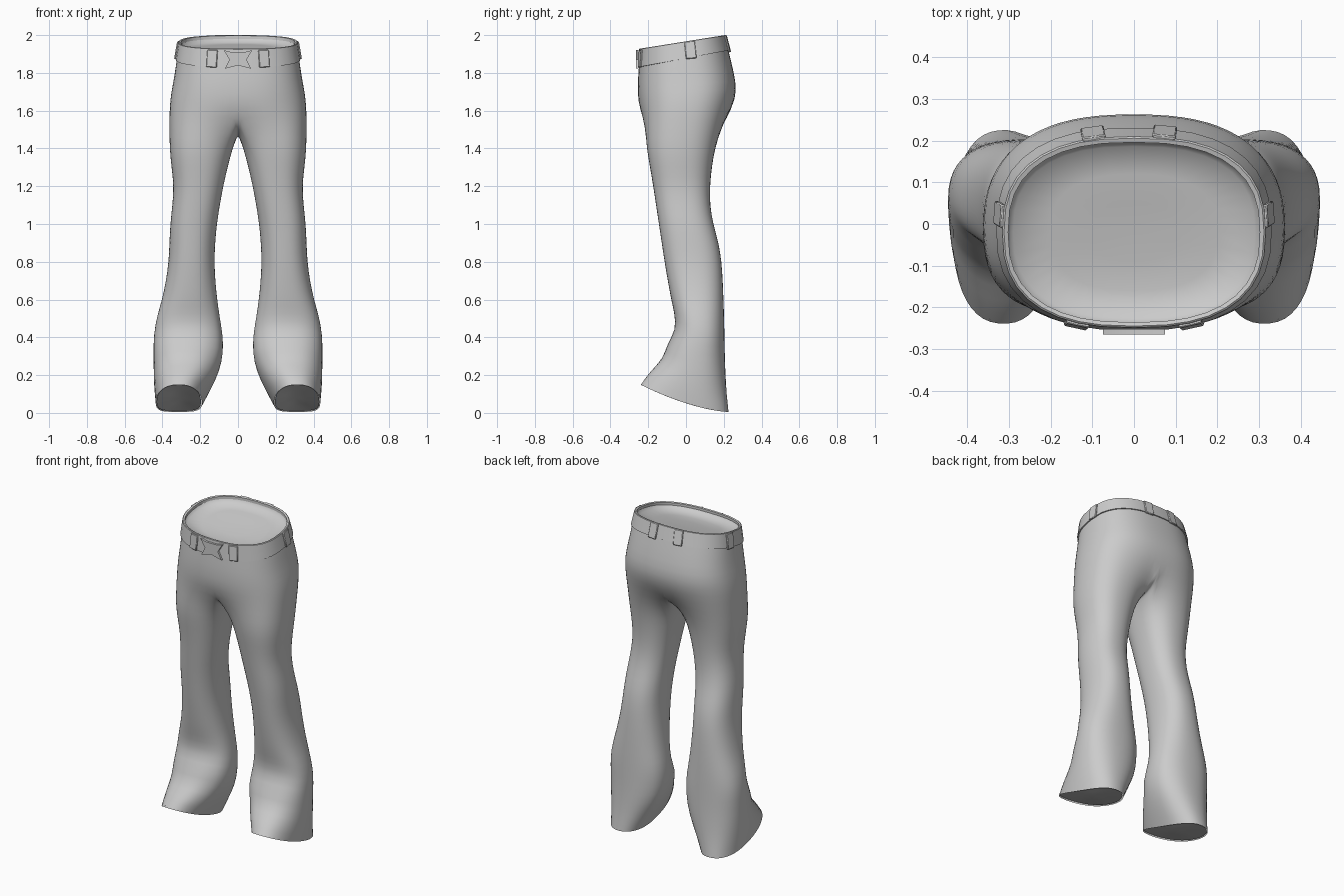
import bpy, bmesh
from math import sin, cos, radians, pi, copysign
from mathutils import Vector, Matrix

if "Cube" in bpy.data.objects:
    bpy.data.objects.remove(bpy.data.objects["Cube"])

M, K = 18, 7          # points on the outer half ring / on the crotch seam


def spow(v, n):
    return copysign(abs(v) ** (2 / n), v)


def waist_pt(row, deg, n=2.5):
    # Point on a tilted waist section: row = front z, back z, half width, front y, back y
    zf, zb, w, yf, yb = row
    a = radians(deg)
    s = spow(sin(a), n)
    return Vector((w * spow(cos(a), n), (yf + yb) / 2 + (yb - yf) / 2 * s,
                   zf + (zb - zf) * (s + 1) / 2))


def half_ring(row):
    pts = [waist_pt(row, -90 + 180 * i / M) for i in range(M + 1)]
    pts[0].x = pts[-1].x = 0
    return pts


def leg_ring(row, n=2.35):
    # Closed leg section: row = front z, back z, inner x, outer x, front y, back y
    zf, zb, xi, xo, yf, yb = row
    degs = [-140 + 280 * i / M for i in range(M + 1)]
    degs += [140 + 80 * k / (K + 1) for k in range(1, K + 1)]
    pts = []
    for d in degs:
        a = radians(d)
        s = spow(sin(a), n)
        t = (1 - s) / 2
        pts.append(Vector(((xi + xo) / 2 + (xo - xi) / 2 * spow(cos(a), n),
                           (yf + yb) / 2 + (yb - yf) / 2 * s,
                           zb + (zf - zb) * t ** 1.6)))
    return pts


def loft(bm, rings, closed):
    rows = [[bm.verts.new(p) for p in r] for r in rings]
    for r, q in zip(rows, rows[1:]):
        c = len(r)
        for i in range(c if closed else c - 1):
            j = (i + 1) % c
            bm.faces.new((r[i], q[i], q[j], r[j]))


def finish(name, bm, mirror=True, subdiv=0, angle=40):
    bmesh.ops.remove_doubles(bm, verts=bm.verts[:], dist=1e-5)
    bmesh.ops.recalc_face_normals(bm, faces=bm.faces[:])
    me = bpy.data.meshes.new(name)
    bm.to_mesh(me)
    bm.free()
    ob = bpy.data.objects.new(name, me)
    bpy.context.collection.objects.link(ob)
    bpy.ops.object.select_all(action='DESELECT')
    ob.select_set(True)
    bpy.context.view_layer.objects.active = ob
    bpy.ops.object.shade_smooth_by_angle(angle=radians(angle))
    if mirror:
        ob.modifiers.new("Mirror", 'MIRROR').merge_threshold = 0.0005
    if subdiv:
        ob.modifiers.new("Subdivision", 'SUBSURF').levels = subdiv
        ob.modifiers["Subdivision"].render_levels = subdiv
    return ob


# Trousers: hips, crotch seam and flared leg, mirrored
hips = [(1.92, 1.99, .310, -.246, .206), (1.83, 1.92, .325, -.25, .225),
        (1.76, 1.80, .338, -.256, .255), (1.69, 1.71, .354, -.256, .270),
        (1.62, 1.62, .364, -.25, .250)]
legs = [(1.40, 1.40, .028, .364, -.210, .155), (1.30, 1.30, .055, .353, -.192, .138),
        (1.20, 1.20, .078, .341, -.175, .128), (1.10, 1.10, .096, .348, -.160, .128),
        (1.00, 1.00, .112, .360, -.145, .145), (.90, .90, .121, .364, -.130, .175),
        (.80, .80, .125, .368, -.115, .190), (.70, .70, .120, .382, -.098, .196),
        (.60, .60, .110, .403, -.080, .200), (.53, .50, .097, .431, -.063, .203),
        (.44, .40, .080, .448, -.053, .205), (.36, .30, .077, .449, -.105, .207),
        (.29, .20, .095, .448, -.120, .211), (.22, .10, .140, .446, -.193, .217),
        (.15, .005, .190, .437, -.242, .228)]
bm = bmesh.new()
loft(bm, [half_ring(r) for r in hips], False)
zc, _, _, yf, yb = hips[-1]
seam = [Vector((0, (yf + yb) / 2 + (yb - yf) / 2 * cos(pi * k / (K + 1)),
                zc - .15 * sin(pi * k / (K + 1)))) for k in range(1, K + 1)]
top = half_ring(hips[-1]) + seam
thigh = leg_ring(legs[0])
blend = [a.lerp(b, .5) for a, b in zip(top, thigh)]
loft(bm, [top, blend, thigh] + [leg_ring(r) for r in legs[1:]], True)
finish("trousers", bm, subdiv=1, angle=180)

# Hem lining: closes the leg opening just inside the hem
rim = [p + Vector((0, 0, .006)) for p in leg_ring((.15, .005, .196, .431, -.234, .22))]
mid = sum(rim, Vector()) / len(rim) + Vector((0, 0, .01))
bm = bmesh.new()
loft(bm, [rim, [p.lerp(mid, .5) for p in rim], [mid] * len(rim)], True)
bmesh.ops.remove_doubles(bm, verts=bm.verts[:], dist=1e-5)
finish("hem_lining", bm, angle=180)

# Waistband folded over the rim
low, high = (1.83, 1.92, .331, -.256, .231), (1.925, 1.998, .316, -.249, .210)
band = [(1.83, 1.92, .322, -.247, .222), low, high, (1.928, 2.0, .312, -.245, .206),
        (1.925, 1.997, .302, -.236, .196), (1.90, 1.97, .302, -.236, .196)]
bm = bmesh.new()
loft(bm, [half_ring(r) for r in band], False)
finish("waistband", bm, angle=35)

# Inner lining: shallow panel closing the waist just under the rim
lining = [(1.91, 1.98, .302, -.236, .196), (1.895, 1.96, .290, -.225, .186),
          (1.89, 1.95, .20, -.16, .12), (1.90, 1.93, .10, -.09, .05),
          (1.915, 1.915, 0, -.02, -.02)]
bm = bmesh.new()
loft(bm, [half_ring(r) for r in lining], False)
finish("waist_lining", bm, angle=180)

# Belt loops: two front, two side, two back
for i, deg in enumerate((-70, -110, 6, 174, 81, 103)):
    a, b = waist_pt(low, deg), waist_pt(high, deg)
    up = (b - a).normalized()
    tan = (waist_pt(low, deg + 1) - waist_pt(low, deg - 1)).normalized()
    out = tan.cross(up).normalized()
    tan = up.cross(out)
    rot = Matrix((tan, out, up)).transposed().to_4x4()
    bm = bmesh.new()
    bmesh.ops.create_cube(bm, size=1)
    bmesh.ops.scale(bm, vec=(.056, .012, .092), verts=bm.verts[:])
    bmesh.ops.bevel(bm, geom=bm.edges[:], offset=.003, segments=1, affect='EDGES')
    bmesh.ops.transform(bm, matrix=Matrix.Translation((a + b) / 2 - up * .004) @ rot,
                        verts=bm.verts[:])
    finish(f"belt_loop_{i + 1}", bm, mirror=False)

# Pinched buckle plate
outline = [(-.075, 1.92), (-.035, 1.91), (.035, 1.91), (.075, 1.92), (.045, 1.87),
           (.07, 1.822), (0, 1.84), (-.07, 1.822), (-.045, 1.87)]
bm = bmesh.new()
face = bm.faces.new([bm.verts.new((x, -.265, z)) for x, z in outline])
ext = bmesh.ops.extrude_face_region(bm, geom=[face])
bmesh.ops.translate(bm, vec=(0, .013, 0),
                    verts=[v for v in ext["geom"] if isinstance(v, bmesh.types.BMVert)])
finish("buckle", bm, mirror=False, angle=30)
